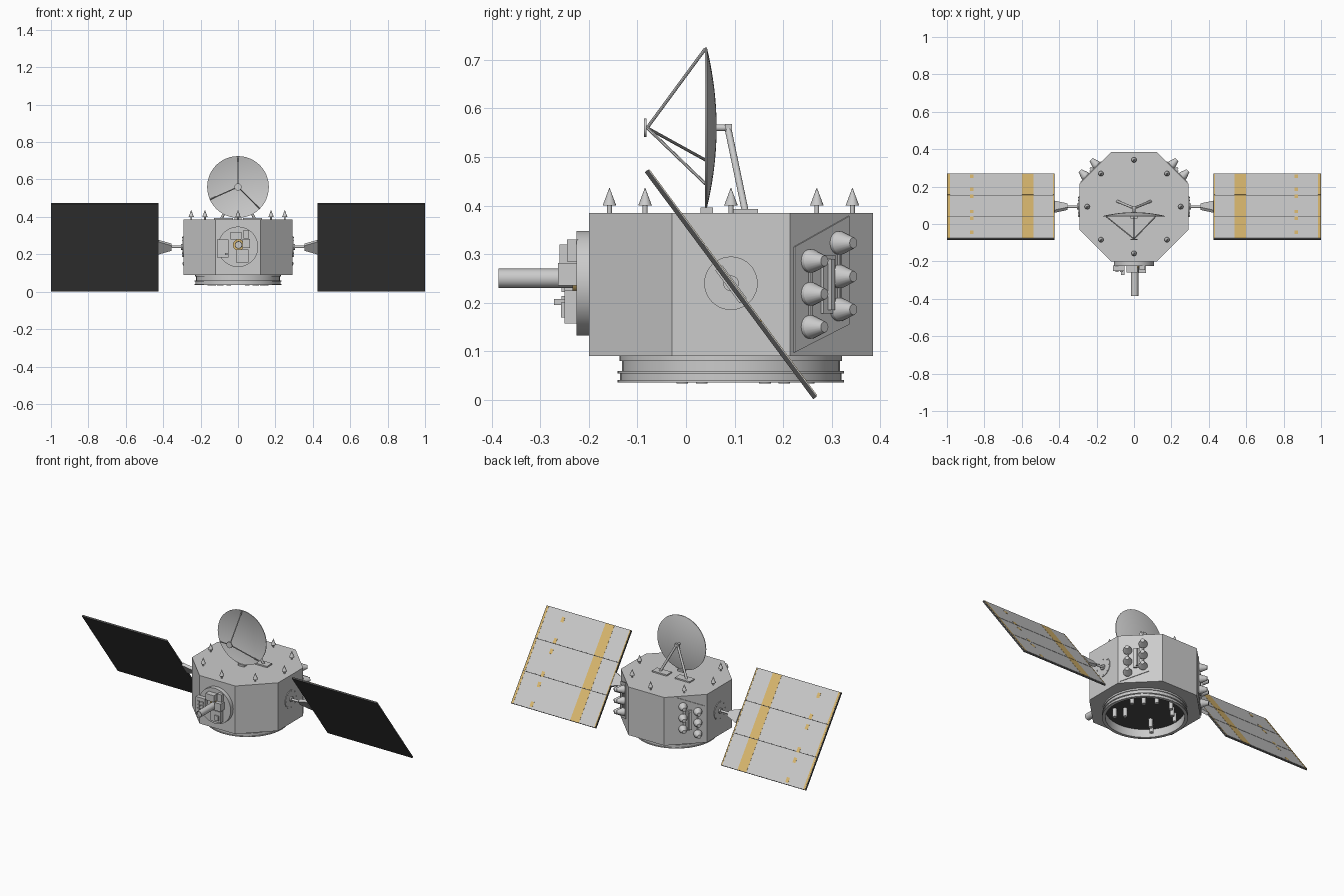
import bpy, bmesh, math
from mathutils import Vector, Matrix

if "Cube" in bpy.data.objects:
    bpy.data.objects.remove(bpy.data.objects["Cube"])

CY, CZ = 0.0925, 0.24          # body axis in y, wing hinge height


def material(name, col):
    m = bpy.data.materials.new(name)
    m.diffuse_color = (*col, 1)
    m.use_nodes = True
    m.node_tree.nodes["Principled BSDF"].inputs["Base Color"].default_value = m.diffuse_color
    return m


GOLD = material("gold_foil", (0.70, 0.48, 0.16))
DARK = material("dark_backing", (0.07, 0.07, 0.07))


def finish(name, bm, mat=None, smooth=False):
    bmesh.ops.recalc_face_normals(bm, faces=bm.faces)
    me = bpy.data.meshes.new(name)
    bm.to_mesh(me)
    bm.free()
    ob = bpy.data.objects.new(name, me)
    bpy.context.collection.objects.link(ob)
    if mat:
        me.materials.append(mat)
    if smooth:
        bpy.context.view_layer.objects.active = ob
        ob.select_set(True)
        bpy.ops.object.shade_smooth_by_angle(angle=math.radians(35))
        ob.select_set(False)
    return ob


def box(name, lo, hi, mat=None, frame=Matrix()):
    lo, hi = Vector(lo), Vector(hi)
    bm = bmesh.new()
    bmesh.ops.create_cube(bm, size=1, matrix=frame @ Matrix.Translation((lo + hi) / 2)
                          @ Matrix.Diagonal((*(hi - lo), 1)))
    return finish(name, bm, mat)


def rod(name, a, b, r1, r2=None, seg=16, mat=None, smooth=True):
    a, b = Vector(a), Vector(b)
    d = b - a
    bm = bmesh.new()
    bmesh.ops.create_cone(bm, cap_ends=True, segments=seg, radius1=r1,
                          radius2=r1 if r2 is None else r2, depth=d.length,
                          matrix=Matrix.Translation((a + b) / 2)
                          @ d.to_track_quat('Z', 'Y').to_matrix().to_4x4())
    return finish(name, bm, mat, smooth)


def lathe(name, pts, frame, seg=48, closed=True):
    """Spin (radius, height) points around the local z of frame."""
    bm = bmesh.new()
    vs = [bm.verts.new((r, 0, z)) for r, z in pts]
    es = [bm.edges.new((vs[i], vs[i + 1])) for i in range(len(vs) - 1)]
    if closed:
        es.append(bm.edges.new((vs[-1], vs[0])))
    bmesh.ops.spin(bm, geom=vs + es, cent=(0, 0, 0), axis=(0, 0, 1),
                   angle=2 * math.pi, steps=seg)
    bmesh.ops.remove_doubles(bm, verts=bm.verts, dist=1e-5)
    bm.transform(frame)
    return finish(name, bm, None, True)


def prism(name, pts, depth, frame):
    """Extrude a flat outline along the local z of frame."""
    bm = bmesh.new()
    f = bm.faces.new([bm.verts.new((x, y, 0)) for x, y in pts])
    r = bmesh.ops.extrude_face_region(bm, geom=[f])
    bmesh.ops.translate(bm, vec=(0, 0, depth),
                        verts=[v for v in r["geom"] if isinstance(v, bmesh.types.BMVert)])
    bm.transform(frame)
    return finish(name, bm)


# octagonal body
R8 = 0.2925 / math.cos(math.pi / 8)
octagon = [(R8 * math.cos(math.pi / 8 + k * math.pi / 4),
            R8 * math.sin(math.pi / 8 + k * math.pi / 4)) for k in range(8)]
prism("body", octagon, 0.295, Matrix.Translation((0, CY, 0.09)))

# hollow launch adapter ring with flanges, dark floor and hanging canisters
lathe("adapter_ring", [(0.215, 0.036), (0.233, 0.036), (0.233, 0.041), (0.228, 0.041),
                       (0.228, 0.054), (0.233, 0.054), (0.233, 0.059), (0.224, 0.059),
                       (0.224, 0.080), (0.229, 0.080), (0.229, 0.092), (0.215, 0.092)],
      Matrix.Translation((0, CY, 0)))
rod("ring_floor", (0, CY, 0.085), (0, CY, 0.092), 0.216, seg=48, mat=DARK)
for sx in (1, -1):
    for x, y in ((0.13, -0.10), (0.09, -0.06), (0.15, 0.07), (0.10, 0.11), (0.05, 0.16)):
        rod("ring_canister", (sx * x, CY + y, 0.088), (sx * x, CY + y, 0.034), 0.012)

# eight pointed antennas on the deck
for k in range(8):
    a = k * math.pi / 4
    x, y = 0.25 * math.cos(a), CY + 0.25 * math.sin(a)
    rod("antenna_stem", (x, y, 0.383), (x, y, 0.402), 0.005, 0.005, 12)
    rod("antenna_cone", (x, y, 0.4), (x, y, 0.436), 0.014, 0.0005, 16)

# dish reflector facing the front
N, RD, DZ = 10, 0.165, 0.56
inner = [(RD * i / N, -0.02 * (i / N) ** 2) for i in range(N + 1)]
outer = [(r, z + 0.004) for r, z in reversed(inner)]
# local z runs along +y, so the rim sits nearest the front
lathe("dish", inner + outer, Matrix.Translation((0, 0.059, DZ))
      @ Matrix.Rotation(-math.pi / 2, 4, 'X'), 48, False)
for deg in (90, 204, 315):
    a = math.radians(deg)
    rod("feed_strut", (0.163 * math.cos(a), 0.04, DZ + 0.163 * math.sin(a)),
        (0, -0.08, DZ), 0.0033, seg=8)
rod("feed_disc", (0, -0.086, DZ), (0, -0.081, DZ), 0.019, seg=24)

# dish support
rod("dish_hub", (0, 0.06, DZ), (0, 0.085, DZ), 0.007)
box("dish_bracket", (-0.012, 0.08, DZ - 0.008), (0.012, 0.095, DZ + 0.008))
box("dish_clamp", (-0.02, 0.03, 0.383), (0.02, 0.056, 0.396))
for s in (1, -1):
    rod("dish_leg", (s * 0.006, 0.087, DZ - 0.004), (s * 0.09, 0.122, 0.388), 0.007)
    xs = sorted((s * 0.028, s * 0.128))
    box("dish_foot", (xs[0], 0.098, 0.383), (xs[1], 0.148, 0.393))

# front instrument: round base, tube and electronics boxes
rod("instrument_base", (0, -0.195, CZ), (0, -0.225, CZ), 0.108, seg=48)
rod("instrument_collar", (0.003, -0.22, 0.25), (0.003, -0.234, 0.25), 0.03, seg=24, mat=GOLD)
tube = [(0.016, 0), (0.020, 0), (0.020, 0.158), (0.016, 0.158)]
lathe("instrument_tube", tube, Matrix.Translation((0.003, -0.228, 0.25))
      @ Matrix.Rotation(math.pi / 2, 4, 'X'), 24)
rod("tube_plug", (0.003, -0.228, 0.25), (0.003, -0.375, 0.25), 0.0165, seg=24)
for x0, x1, z0, z1, y in ((-0.04, 0.018, 0.28, 0.32, -0.26), (-0.112, -0.05, 0.182, 0.278, -0.25),
                          (-0.012, 0.055, 0.157, 0.225, -0.25), (0.025, 0.065, 0.235, 0.282, -0.263),
                          (0.03, 0.06, 0.285, 0.33, -0.245), (-0.07, -0.05, 0.195, 0.208, -0.272),
                          (0.02, 0.045, 0.17, 0.2, -0.257)):
    box("instrument_box", (x0, y, z0), (x1, -0.222, z1))
for i in range(3):
    for x in (-0.1, -0.075):
        z = 0.2 + i * 0.022
        box("box_detail", (x, -0.256, z), (x + 0.016, -0.248, z + 0.014))

for s in (1, -1):
    # thruster plate on each rear diagonal face
    q = math.sqrt(0.5)
    frame = Matrix(((-s * q, 0, s * q, s * 0.2925 * q), (q, 0, q, CY + 0.2925 * q),
                    (0, 1, 0, 0), (0, 0, 0, 1)))
    prism("thruster_plate", [(-0.11, 0.098), (0.048, 0.155), (0.048, 0.378), (-0.11, 0.315)],
          0.004, frame)
    box("thruster_valve_block", (-0.035, 0.178, 0.002), (0.0, 0.298, 0.012), frame=frame)
    box("thruster_valve_bar", (-0.022, 0.185, 0.01), (-0.012, 0.29, 0.022), frame=frame)
    for t, zs in ((-0.068, (0.286, 0.218, 0.15)), (0.016, (0.323, 0.254, 0.186))):
        rod("fuel_pipe", frame @ Vector((t, zs[2], 0.007)), frame @ Vector((t, zs[0], 0.007)),
            0.004, seg=8)
        for z in zs:
            rod("thruster", frame @ Vector((t, z, 0.002)), frame @ Vector((t, z, 0.012)), 0.024, seg=20)
            rod("thruster", frame @ Vector((t, z, 0.012)), frame @ Vector((t, z, 0.048)),
                0.024, 0.011, 20)

    # wing hinge: round bolted plate, shaft and tapered yoke
    rod("hinge_plate", (s * 0.29, CY, CZ), (s * 0.296, CY, CZ), 0.055, seg=40)
    for k in range(8):
        a = k * math.pi / 4
        y, z = CY + 0.049 * math.cos(a), CZ + 0.049 * math.sin(a)
        rod("hinge_bolt", (s * 0.295, y, z), (s * 0.299, y, z), 0.003, seg=8)
    rod("hinge_collar", (s * 0.294, CY, CZ), (s * 0.304, CY, CZ), 0.016, seg=20)
    rod("wing_shaft", (s * 0.3, CY, CZ), (s * 0.37, CY, CZ), 0.007)

    # wing frame: x outward, y up along the panel, z out of the sunlit side
    c, n = 0.596, 0.803
    wing = Matrix(((s, 0, 0, 0), (0, -c, n, 0.0925), (0, n, c, 0.238), (0, 0, 0, 1)))
    prism("wing_yoke", [(0.355, -0.017), (0.425, -0.042), (0.425, 0.042), (0.355, 0.017)],
          0.018, wing @ Matrix.Translation((0, 0, -0.009)))

    # solar panel: dark slab, three light sheets, gold strips and patches
    L = 0.291
    box("wing_panel", (0.425, -L, -0.005), (1.0, L, 0.004), DARK, wing)
    for k in range(3):
        lo = -L + k * 2 * L / 3
        v0, v1 = lo + 0.002, lo + 2 * L / 3 - 0.002
        box("wing_sheet", (0.428, v0, 0.003), (0.997, v1, 0.0055), None, wing)
        for x0, x1 in ((0.538, 0.598), (0.984, 0.996), (0.428, 0.434)):
            box("gold_strip", (x0, v0, 0.004), (x1, v1, 0.0063), GOLD, wing)
    for y in (0.25, 0.18, 0.143, 0.062, 0.025, -0.05):
        v = (CY - y) / c
        box("gold_patch", (0.858, v - 0.015, 0.004), (0.878, v + 0.015, 0.0063), GOLD, wing)
